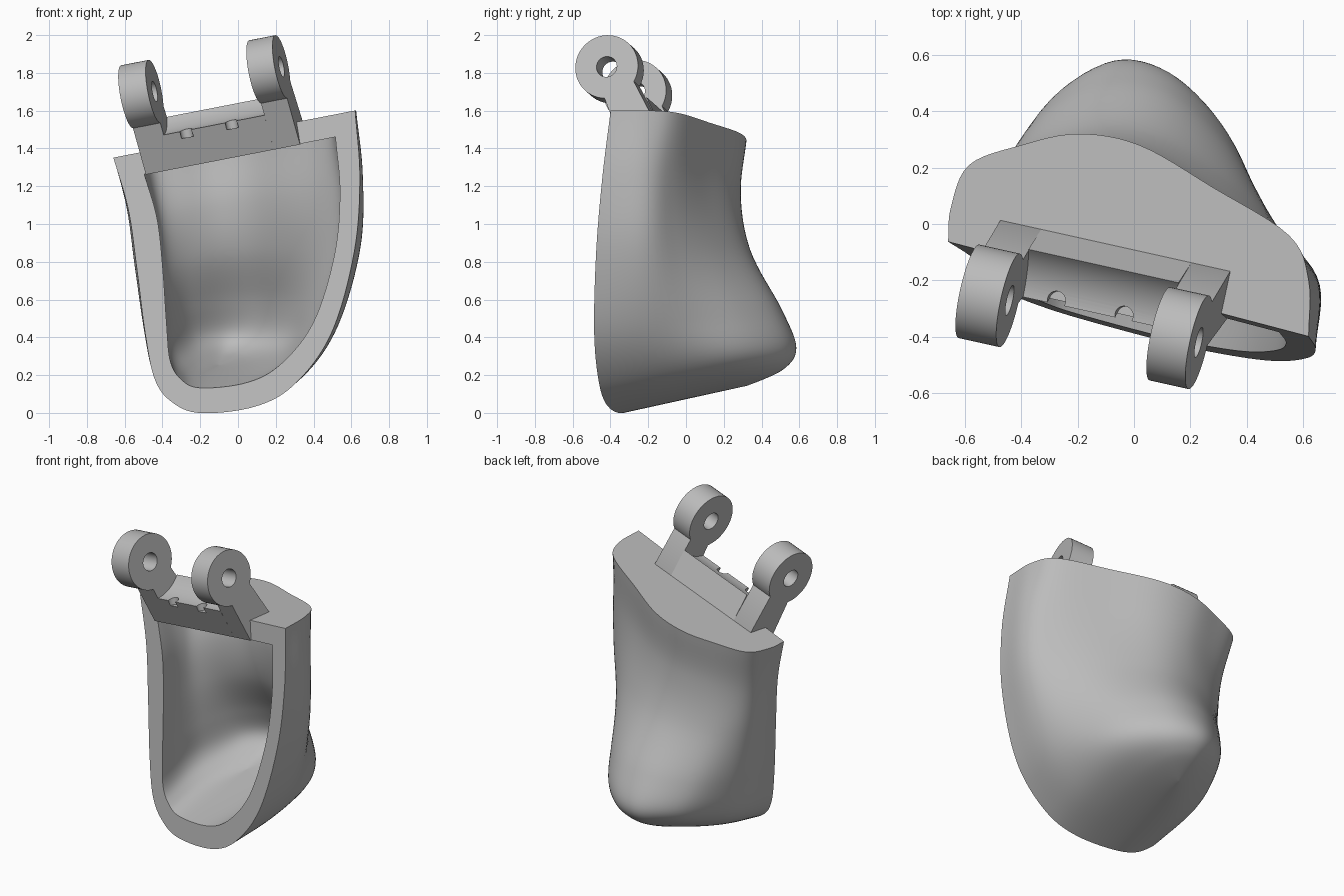
import bpy, bmesh, math
from mathutils import Vector

if "Cube" in bpy.data.objects:
    bpy.data.objects.remove(bpy.data.objects["Cube"])

grey = bpy.data.materials.new("plain grey")
grey.use_nodes = True
grey.diffuse_color = (0.5, 0.5, 0.5, 1)
grey.node_tree.nodes["Principled BSDF"].inputs["Base Color"].default_value = (0.5, 0.5, 0.5, 1)

TOP = 1.48          # height of the tilted top plane at the centre
TILT = 0.195        # sideways slope of the top plane


def shade(obj, angle):
    bpy.ops.object.select_all(action="DESELECT")
    obj.select_set(True)
    bpy.context.view_layer.objects.active = obj
    bpy.ops.object.shade_smooth_by_angle(angle=math.radians(angle))


def finish(bm, name, angle=40):
    """Turn a bmesh into a shaded object."""
    bmesh.ops.remove_doubles(bm, verts=bm.verts, dist=0.0002)
    bmesh.ops.recalc_face_normals(bm, faces=bm.faces)
    mesh = bpy.data.meshes.new(name)
    bm.to_mesh(mesh)
    bm.free()
    mesh.materials.append(grey)
    obj = bpy.data.objects.new(name, mesh)
    bpy.context.collection.objects.link(obj)
    shade(obj, angle)
    return obj


def spline(points, steps):
    """Smooth curve through all points but the two outer guides."""
    out = []
    for a, b, c, d in zip(points, points[1:], points[2:], points[3:]):
        for i in range(steps):
            t = i / steps
            out.append([q + t / 2 * (r - p + t * (2*p - 5*q + 4*r - s + t * (3*q - p - 3*r + s)))
                        for p, q, r, s in zip(a, b, c, d)])
    return out + [list(points[-2])]


def beyond(a, b):
    return [2 * p - q for p, q in zip(a, b)]


# Cup cross-sections from keel to top: height, left rim x, (x, y) round the back, right rim x
sections = [
    [0, -.2, -.18, -.08, -.15, .1, -.11, .22, -.08, .31, -.08, .31, -.11, .22, -.15, .1, -.18, -.08, -.2],
    [.05, -.35, -.345, 0, -.29, .2, -.19, .38, -.06, .51, .07, .47, .14, .33, .16, .13, .14, -.15, .09],
    [.17, -.44, -.445, .03, -.39, .24, -.265, .46, -.07, .58, .12, .54, .28, .38, .36, .17, .36, -.15, .3],
    [.42, -.49, -.495, 0, -.455, .2, -.33, .39, -.11, .5, .12, .47, .33, .29, .46, .06, .53, -.2, .495],
    [.8, -.535, -.545, .02, -.5, .17, -.36, .28, -.14, .34, .07, .31, .31, .16, .53, -.04, .645, -.22, .615],
    [1.15, -.58, -.585, .05, -.53, .17, -.36, .25, -.16, .29, .04, .25, .28, .11, .54, -.06, .655, -.21, .645],
    [TOP, -.66, -.65, .06, -.585, .21, -.4, .28, -.2, .32, .02, .28, .28, .13, .55, -.04, .62, -.2, .62],
]


def mirrored(row):
    """The same section walked the other way, to round the keel."""
    pairs = list(zip(row[2:-1:2], row[3:-1:2]))[::-1]
    return [row[0], row[-1]] + [v for pair in pairs for v in pair] + [row[1]]


def rim_y(x, base, slope):
    """Depth of the flat front plane at x."""
    return (-.39 - .283 * x + .104 * (base + slope * .33)) / (1 - .104 * slope)


def cup_rows(inner):
    rows = spline([mirrored(sections[1])] + sections + [beyond(sections[-1], sections[-2])], 8)
    result = []
    for h, left, *middle, right in rows:
        base = .13 + h * (TOP - .25) / TOP if inner else h
        side = TILT * h / TOP
        back = .22 * (1 - h / TOP)
        centre = (left + right) / 2
        shift, width, depth = (.02 * h, .79, .86) if inner else (0, 1, 1)

        def place(x, y=None):
            new_x = centre + shift + (x - centre) * width
            front = rim_y(new_x, base + side * new_x, back)
            return [new_x, front if y is None else front + (y - front) * depth]

        pts = [place(left)] + [place(x, y) for x, y in zip(middle[::2], middle[1::2])] + [place(right)]
        pts = [beyond(pts[0], pts[1])] + pts + [beyond(pts[-1], pts[-2])]
        result.append([(x, y, base + side * x + back * (y + .33)) for x, y in spline(pts, 6)])
    return result


# Hollow cup: outer skin, inner skin, flat rim, flat top and ceiling
bm = bmesh.new()
outer, inner = [[[bm.verts.new(p) for p in row] for row in cup_rows(flag)] for flag in (False, True)]
for skin in (outer, inner):
    for low, high in zip(skin, skin[1:]):
        for i in range(len(low) - 1):
            bm.faces.new((low[i], low[i + 1], high[i + 1], high[i]))
    bm.faces.new(skin[-1])
for end in (0, -1):
    for k in range(len(outer) - 1):
        bm.faces.new((outer[k][end], outer[k + 1][end], inner[k + 1][end], inner[k][end]))
bm.faces.new((outer[-1][0], outer[-1][-1], inner[-1][-1], inner[-1][0]))
finish(bm, "cup")

# Hinge frame: along the pin, forward, and up from the top plane
ORIGIN = Vector((0, 0, TOP))
PIN = Vector((1, -.222, TILT)).normalized()
UP = Vector((-TILT, 0, 1)).normalized()
FORWARD = PIN.cross(UP)
PIVOT = (.348, .302)


def spot(u, f, n):
    return ORIGIN + PIN * u + FORWARD * f + UP * n


def arc(centre, radius, start, stop, count):
    return [(centre[0] + radius * math.cos(start + (stop - start) * i / count),
             centre[1] + radius * math.sin(start + (stop - start) * i / count)) for i in range(count + 1)]


def prism(name, profile, start, stop):
    """Extrude a forward/up profile along the pin."""
    bm = bmesh.new()
    a, b = [[bm.verts.new(spot(u, f, n)) for f, n in profile] for u in (start, stop)]
    bm.faces.new(a)
    bm.faces.new(b)
    for i in range(len(a)):
        bm.faces.new((a[i - 1], a[i], b[i], b[i - 1]))
    return finish(bm, name, 30)


def ring(name, start, stop):
    """Round hinge eye with a pin hole."""
    bm = bmesh.new()
    loops = [[bm.verts.new(spot(u, f, n)) for f, n in arc(PIVOT, r, 0, math.tau, 48)[:-1]]
             for u, r in ((start, .17), (stop, .17), (stop, .055), (start, .055))]
    for k in range(4):
        a, b = loops[k - 1], loops[k]
        for i in range(len(a)):
            bm.faces.new((a[i - 1], a[i], b[i], b[i - 1]))
    return finish(bm, name, 30)


# Two hinge arms, each ending in an eye
foot = [(.09, -.1), (.265, -.121)]
for side, start, stop in (("right", -.475, -.324), ("left", .232, .376)):
    prism(side + "_hinge_arm", foot + [(.392, .22), (.218, .25), (.09, 0)], start, stop)
    ring(side + "_hinge_eye", start, stop)

# Bridge between the arms, hollowed round the pin
hollow = arc(PIVOT, .235, math.radians(-93), math.radians(-142), 16)
bridge = prism("hinge_bridge", foot + hollow + [(.09, 0)], -.324, .232)

# Two small notches in the front edge of the bridge
for u in (-.203, .047):
    bm = bmesh.new()
    rings = [[bm.verts.new(spot(u + x, f, n)) for x, f in arc((0, .322), .033, 0, math.tau, 48)[:-1]]
             for n in (.03, .2)]
    for loop in rings:
        bm.faces.new(loop)
    for k in range(len(rings[0])):
        bm.faces.new((rings[0][k - 1], rings[0][k], rings[1][k], rings[1][k - 1]))
    cutter = finish(bm, "notch_cutter")
    cutter.hide_render = True
    cut = bridge.modifiers.new("notch", "BOOLEAN")
    cut.operation = "DIFFERENCE"
    cut.object = cutter
    cut.solver = "EXACT"
    bpy.context.view_layer.objects.active = bridge
    bpy.ops.object.modifier_apply(modifier=cut.name)
    bpy.data.objects.remove(cutter)
shade(bridge, 10)
